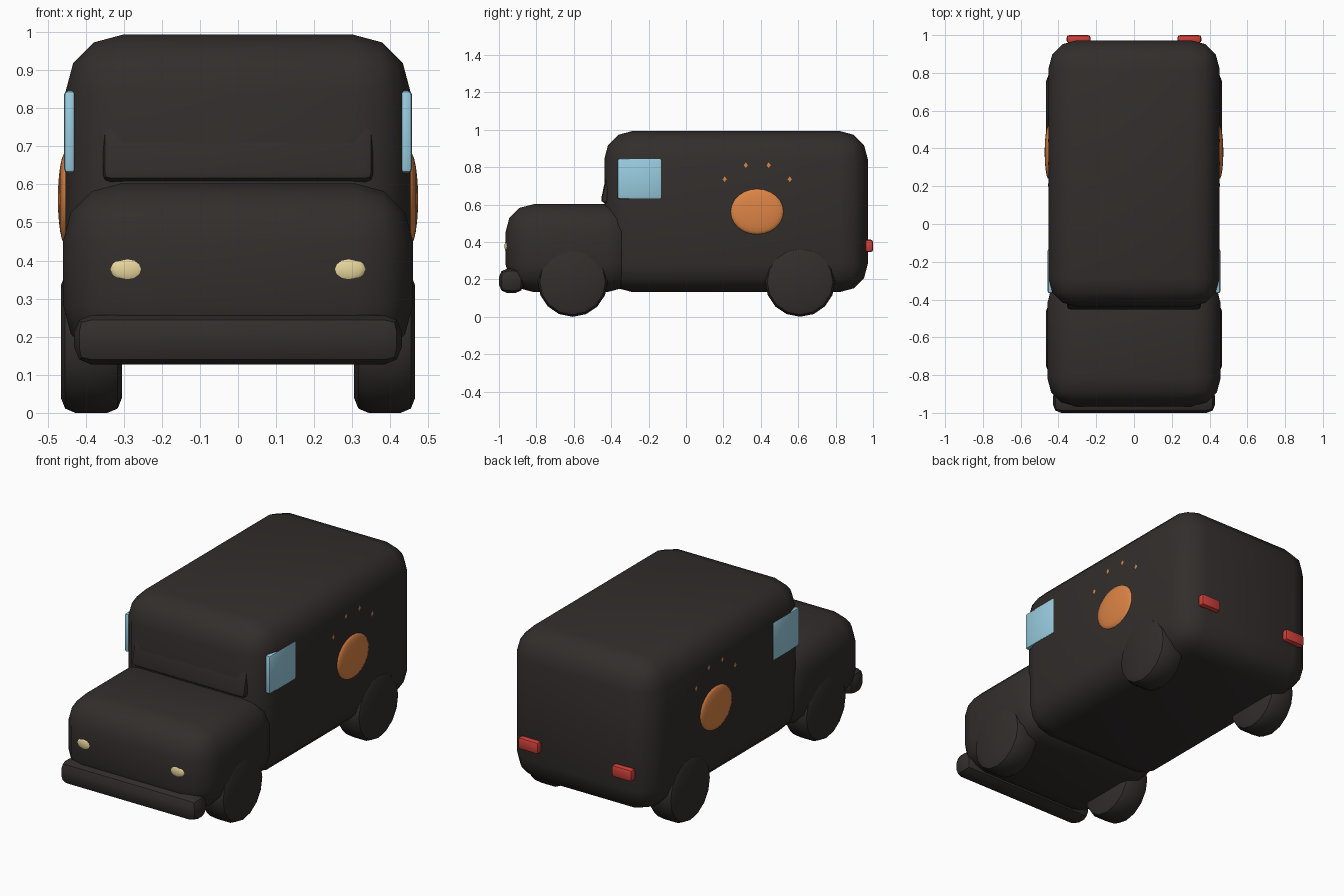
import bpy, bmesh, math
from mathutils import Matrix, Vector

if "Cube" in bpy.data.objects:
    bpy.data.objects.remove(bpy.data.objects["Cube"])


def material(name, color):
    m = bpy.data.materials.new(name)
    m.diffuse_color = (*color, 1)
    m.use_nodes = True
    m.node_tree.nodes["Principled BSDF"].inputs["Base Color"].default_value = m.diffuse_color
    return m


DARK = material("dark_paint", (0.032, 0.027, 0.025))
BLUE = material("glass_blue", (0.32, 0.61, 0.75))
ORANGE = material("orange", (0.72, 0.23, 0.06))
RED = material("red", (0.62, 0.05, 0.04))
CREAM = material("cream", (0.82, 0.68, 0.34))


def finish(name, bm, mat, angle=40):
    bmesh.ops.recalc_face_normals(bm, faces=bm.faces)
    mesh = bpy.data.meshes.new(name)
    bm.to_mesh(mesh)
    bm.free()
    ob = bpy.data.objects.new(name, mesh)
    bpy.context.collection.objects.link(ob)
    mesh.materials.append(mat)
    bpy.ops.object.select_all(action='DESELECT')
    ob.select_set(True)
    bpy.context.view_layer.objects.active = ob
    bpy.ops.object.shade_smooth_by_angle(angle=math.radians(angle))
    return ob


def rounded_box(name, lo, hi, bevel, segments, mat, tilt=0):
    lo, hi = Vector(lo), Vector(hi)
    bm = bmesh.new()
    bmesh.ops.create_cube(bm, size=1)
    bmesh.ops.scale(bm, vec=hi - lo, verts=bm.verts)
    bmesh.ops.bevel(bm, geom=bm.edges[:], offset=bevel, segments=segments,
                    profile=0.5, affect='EDGES', clamp_overlap=True)
    bmesh.ops.rotate(bm, matrix=Matrix.Rotation(tilt, 3, 'X'), verts=bm.verts)
    bmesh.ops.translate(bm, vec=(lo + hi) / 2, verts=bm.verts)
    return finish(name, bm, mat)


def ellipsoid(name, center, radii, segs, rings, mat, axis='Y'):
    bm = bmesh.new()
    bmesh.ops.create_uvsphere(bm, u_segments=segs, v_segments=rings, radius=1)
    bmesh.ops.rotate(bm, matrix=Matrix.Rotation(math.pi / 2, 3, axis), verts=bm.verts)
    bmesh.ops.scale(bm, vec=radii, verts=bm.verts)
    bmesh.ops.translate(bm, vec=center, verts=bm.verts)
    return finish(name, bm, mat)


def wheel(name, x, y):
    r, w = 0.187, 0.16
    bm = bmesh.new()
    bmesh.ops.create_cone(bm, cap_ends=True, segments=16, radius1=r, radius2=r, depth=w)
    rims = [e for e in bm.edges if abs(e.verts[0].co.z - e.verts[1].co.z) < 1e-5]
    bmesh.ops.bevel(bm, geom=rims, offset=0.038, segments=2, profile=0.5, affect='EDGES')
    bmesh.ops.rotate(bm, matrix=Matrix.Rotation(math.pi / 2, 3, 'Y'), verts=bm.verts)
    bmesh.ops.translate(bm, vec=(x, y, r), verts=bm.verts)
    return finish(name, bm, DARK)


# Main shell: cargo body, hood, bumper and sloping windscreen
rounded_box("cargo_body", (-0.453, -0.437, 0.132), (0.453, 0.972, 0.993), 0.15, 3, DARK)
rounded_box("hood", (-0.459, -0.965, 0.132), (0.459, -0.27, 0.602), 0.15, 3, DARK)
rounded_box("front_bumper", (-0.43, -1.0, 0.127), (0.43, -0.868, 0.257), 0.045, 2, DARK)
rounded_box("windscreen", (-0.355, -0.435, 0.605), (0.355, -0.385, 0.825), 0.02, 2, DARK,
            tilt=-math.radians(12))

for side, s in (("left", -1), ("right", 1)):
    # Wheels
    wheel("front_wheel_" + side, s * 0.385, -0.606)
    wheel("rear_wheel_" + side, s * 0.385, 0.61)
    # Cab side window
    x = sorted((s * 0.425, s * 0.457))
    rounded_box("side_window_" + side, (x[0], -0.367, 0.63), (x[1], -0.13, 0.846),
                0.011, 2, BLUE)
    # Headlight and tail light
    ellipsoid("headlight_" + side, (s * 0.29, -0.957, 0.377), (0.046, 0.013, 0.034),
              12, 8, CREAM, 'X')
    x = sorted((s * 0.23, s * 0.357))
    rounded_box("tail_light_" + side, (x[0], 0.958, 0.345), (x[1], 1.0, 0.413),
                0.014, 2, RED)
    # Paw mark: one pad and four small toes
    ellipsoid("paw_pad_" + side, (s * 0.452, 0.38, 0.562), (0.021, 0.142, 0.122),
              24, 12, ORANGE)
    for i, (y, z) in enumerate(((0.207, 0.735), (0.32, 0.81), (0.442, 0.81), (0.555, 0.735))):
        ellipsoid(f"paw_toe_{side}_{i + 1}", (s * 0.452, y, z), (0.004, 0.015, 0.02),
                  4, 2, ORANGE)
